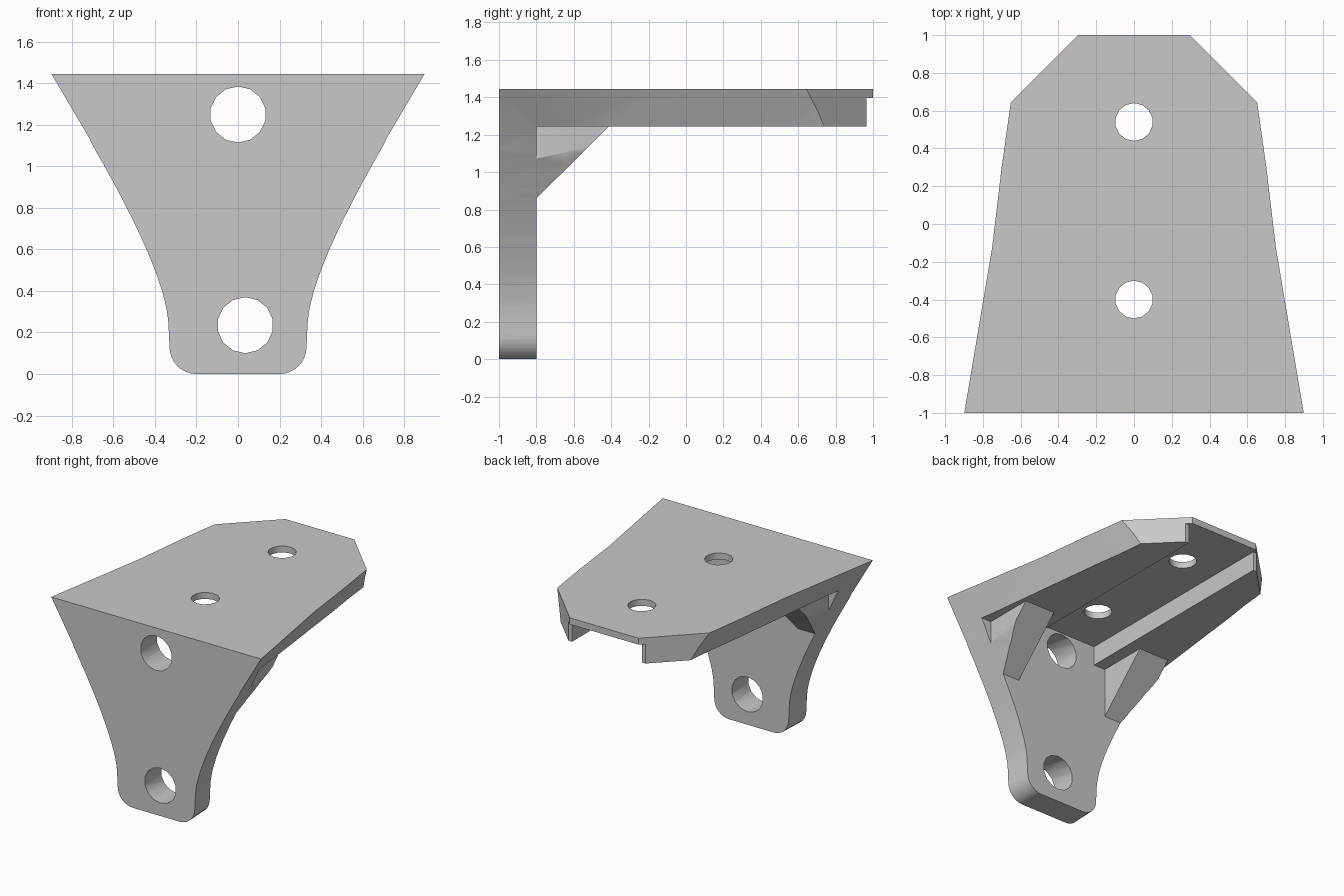
import bpy, bmesh, math
from mathutils import Vector

cube = bpy.data.objects.get("Cube")
if cube:
    bpy.data.objects.remove(cube, do_unlink=True)

grey = bpy.data.materials.new("plain_grey")
grey.use_nodes = True
grey.diffuse_color = (0.58, 0.58, 0.58, 1)
grey.node_tree.nodes["Principled BSDF"].inputs["Base Color"].default_value = grey.diffuse_color

TOP, UNDER, SKIN = 1.445, 1.245, 1.395   # slab top, rib underside, slab underside
LEG_BACK = -0.8


def loft(name, rings):
    """Closed solid through matching rings of points."""
    bm = bmesh.new()
    rows = [[bm.verts.new(p) for p in ring] for ring in rings]
    for a, b in zip(rows, rows[1:]):
        for i in range(len(a)):
            j = (i + 1) % len(a)
            bm.faces.new((a[i], a[j], b[j], b[i]))
    bm.faces.new(rows[0])
    bm.faces.new(rows[-1])
    bmesh.ops.triangulate(bm, faces=[f for f in bm.faces if len(f.verts) == 4])
    bmesh.ops.recalc_face_normals(bm, faces=bm.faces)
    mesh = bpy.data.meshes.new(name)
    bm.to_mesh(mesh)
    bm.free()
    mesh.materials.append(grey)
    obj = bpy.data.objects.new(name, mesh)
    bpy.context.collection.objects.link(obj)
    return obj


def side_prism(name, outline, x0, x1):
    """Extrude a (y, z) outline along x."""
    return loft(name, [[(x, y, z) for y, z in outline] for x in (x0, x1)])


def plan_prism(name, outline, z0, z1):
    """Extrude an (x, y) outline along z."""
    return loft(name, [[(x, y, z) for x, y in outline] for z in (z0, z1)])


def drill(name, centre, radius, axis):
    """Hole cutter along y or z."""
    rings = []
    for end in (-0.15, 0.15):
        ring = []
        for i in range(14):
            a = math.tau * i / 14
            u, v = radius * math.sin(a), radius * math.cos(a)
            offset = Vector((u, end, v)) if axis == "y" else Vector((u, v, end))
            ring.append(Vector(centre) + offset)
        rings.append(ring)
    return loft(name, rings)


def combine(target, tool, operation):
    tool.hide_render = True
    mod = target.modifiers.new(operation, "BOOLEAN")
    mod.operation = operation
    mod.solver = "EXACT"
    mod.object = tool
    bpy.context.view_layer.objects.active = target
    bpy.ops.object.modifier_apply(modifier=mod.name)
    bpy.data.objects.remove(tool, do_unlink=True)


# Upright leg and top slab in one side outline
bracket = side_prism("angle_bracket", [
    (-1, -0.1), (LEG_BACK, -0.1), (LEG_BACK, UNDER), (0.965, UNDER),
    (0.965, SKIN), (1, SKIN), (1, TOP), (-1, TOP)], -1.2, 1.2)

# Pair of corner gussets
for s in (-1, 1):
    gusset = side_prism("gusset", [
        (-0.9, 0.76), (-0.31, 1.345), (-0.9, 1.345)], s * 0.4, s * 0.66)
    combine(bracket, gusset, "UNION")

# Flared half profile: rounded foot, curved waist, straight flare
half = [(0.2 + 0.13 * math.sin(a), 0.13 - 0.13 * math.cos(a))
        for a in (math.pi / 2 * i / 8 for i in range(9))]
start, pull, end = Vector((0.335, 0.24)), Vector((0.348, 0.492)), Vector((0.7, 1.1))
for i in range(13):
    t = i / 12
    half.append(tuple(start * (1 - t) ** 2 + pull * 2 * t * (1 - t) + end * t * t))
half.append((0.99, 1.6))
profile = half + [(-x, z) for x, z in reversed(half)]

# Envelope narrowing toward the back
stations = [(-1.1, 1.017), (0.31, 0.777), (1.1, 0.664)]
envelope = loft("envelope", [[(x * k, y, z) for x, z in profile] for y, k in stations])
combine(bracket, envelope, "INTERSECT")

# Chamfered back corners
for s in (-1, 1):
    corner = plan_prism("corner_cutter", [
        (s * 0.095, 1.2), (s * 1.195, 0.1), (s * 1.195, 1.2)], 1.0, 1.6)
    combine(bracket, corner, "DIFFERENCE")

# Open channel under the slab, between the side ribs
channel = plan_prism("channel_cutter", [
    (-0.3, LEG_BACK), (0.3, LEG_BACK), (0.3, 1.2), (-0.3, 1.2)], 1.15, SKIN)
combine(bracket, channel, "DIFFERENCE")

# Bolt holes in the leg and the slab
for x, z in ((0, 1.25), (0.035, 0.235)):
    combine(bracket, drill("leg_hole", (x, -0.9, z), 0.135, "y"), "DIFFERENCE")
for y in (0.54, -0.4):
    combine(bracket, drill("slab_hole", (0, y, 1.42), 0.1, "z"), "DIFFERENCE")

# Smooth curved sides, crisp edges
for obj in bpy.context.selected_objects:
    obj.select_set(False)
bracket.select_set(True)
bpy.context.view_layer.objects.active = bracket
bpy.ops.object.shade_smooth_by_angle(angle=math.radians(28))
